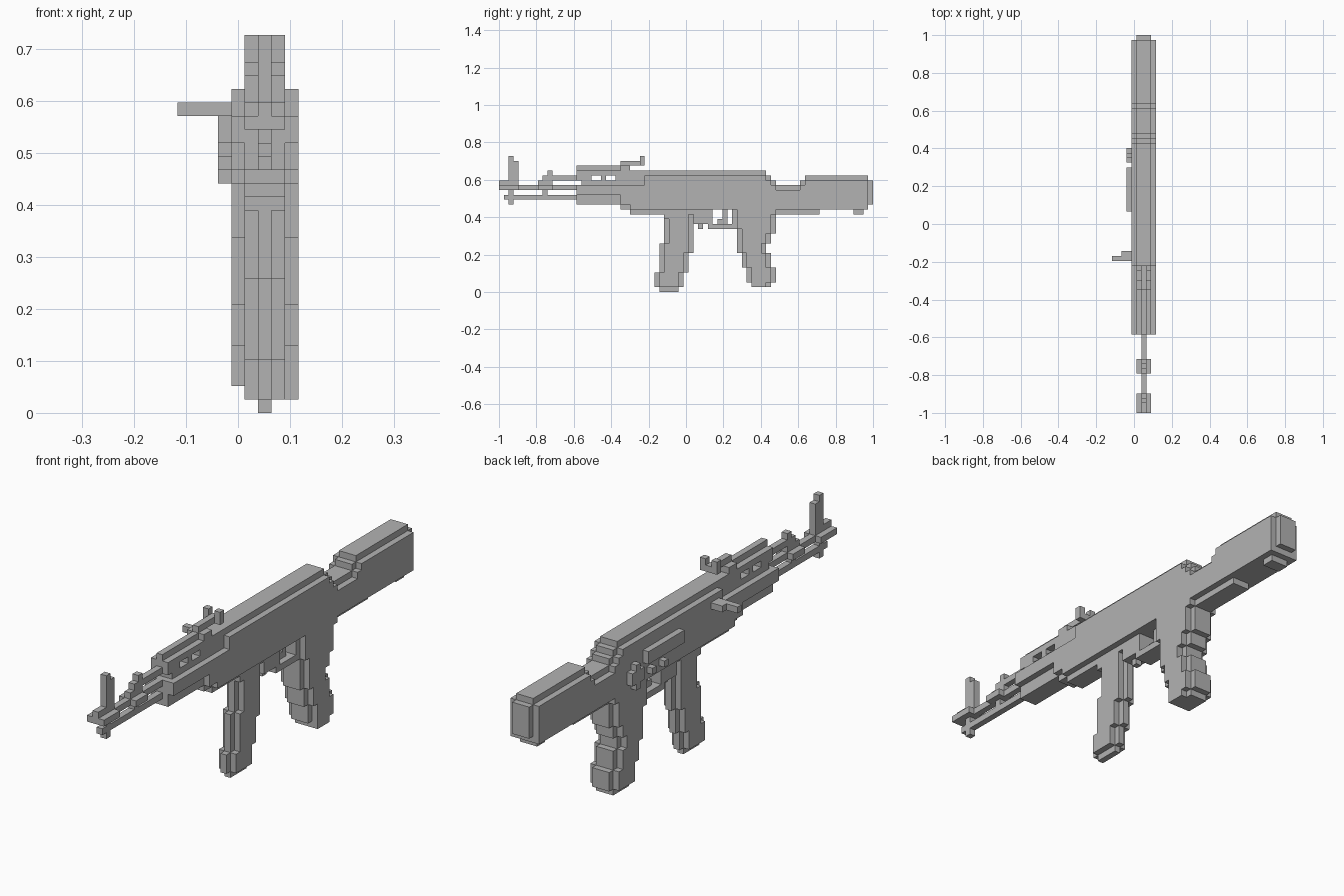
import bpy
import bmesh
from mathutils import Vector

UNIT = 2 / 77          # edge length of one block
CENTRE = 6             # block column on the gun's middle plane
ORIGIN = Vector((-4.5 * UNIT, -1.0, 0.0))
parts = {}

default_cube = bpy.data.objects.get("Cube")
if default_cube:
    bpy.data.objects.remove(default_cube, do_unlink=True)


def fill(part, columns, along, height):
    """Add a solid run of blocks; every range is start, end (end excluded)."""
    cells = parts.setdefault(part, set())
    for i in range(*columns):
        for j in range(*along):
            for k in range(*height):
                cells.add((i, j, k))


def slab(part, width, along, height):
    """Add blocks mirrored about the middle plane, width blocks across."""
    half = width // 2
    fill(part, (CENTRE - half, CENTRE + half + 1), along, height)


def carve(part, along, height):
    """Cut an opening straight through a part."""
    parts[part] = {c for c in parts[part]
                   if not (along[0] <= c[1] < along[1] and height[0] <= c[2] < height[1])}


# Barrel, cleaning rod and muzzle
slab("barrel", 1, (0, 16), (21, 22))
slab("cleaning_rod", 1, (1, 16), (19, 20))
slab("muzzle", 3, (0, 4), (21, 22))
slab("muzzle", 1, (0, 4), (22, 23))

# Front sight post and its lower lug
slab("front_sight", 1, (2, 4), (23, 27))
slab("front_sight", 1, (2, 3), (27, 28))
slab("front_sight", 1, (2, 3), (18, 21))

# Gas block, stepped upward to the gas tube
slab("gas_block", 3, (8, 11), (21, 22))
for step in range(3):
    slab("gas_block", 1, (8 + step, 11), (22 + step, 23 + step))
slab("gas_block", 1, (9, 10), (20, 21))
slab("gas_tube", 1, (11, 16), (23, 24))

# Upper handguard with two vents, and the rail above it
slab("upper_handguard", 3, (16, 30), (22, 25))
carve("upper_handguard", (16, 17), (22, 23))
for vent in (19, 22):
    carve("upper_handguard", (vent, vent + 2), (23, 24))
slab("top_rail", 1, (16, 25), (25, 26))

# Lower handguard, deepening toward the receiver
slab("lower_handguard", 3, (16, 30), (18, 22))
slab("lower_handguard", 5, (16, 30), (20, 22))
for start, drop in ((25, 1), (27, 2)):
    slab("lower_handguard", 3, (start, 30), (18 - drop, 19))
    slab("lower_handguard", 5, (start, 30), (19 - drop, 20))

# Rear sight with a pair of prongs
slab("rear_sight", 3, (25, 27), (25, 26))
slab("rear_sight", 1, (25, 29), (26, 27))
slab("rear_sight", 3, (29, 30), (26, 27))
for side in (-1, 1):
    fill("rear_sight", (CENTRE + side, CENTRE + side + 1), (29, 30), (26, 28))

# Receiver: a narrow core with a wide shell one block lower
for start, end, top in ((30, 55, 25), (55, 56, 24), (56, 57, 23), (57, 58, 22)):
    slab("receiver", 3, (start, end), (17, top))
    slab("receiver", 5, (start, end), (17, top - 1))
slab("receiver", 3, (30, 44), (16, 17))

# Stock: thin wrist, raised body, heel and end plate
for start, end, top in ((58, 62, 22), (62, 63, 23), (63, 76, 24)):
    slab("stock", 3, (start, end), (17, top))
    slab("stock", 5, (start, end), (17, top - 1))
slab("stock", 3, (58, 66), (16, 17))
slab("stock", 3, (73, 75), (16, 17))
slab("butt_plate", 3, (76, 77), (18, 23))

# Magazine: three blocks wide with a centre rib front and back
for start, end, low, high in ((34, 40, 10, 16), (33, 40, 8, 10),
                              (33, 39, 4, 8), (32, 38, 1, 4)):
    slab("magazine", 1, (start, end), (low, high))
    slab("magazine", 3, (start + 1, end - 1), (low, high))
slab("magazine", 1, (33, 37), (0, 1))
slab("magazine", 3, (34, 35), (15, 16))

# Trigger guard and trigger
slab("trigger_guard", 3, (40, 44), (14, 16))
slab("trigger_guard", 1, (41, 42), (13, 14))
slab("trigger_guard", 3, (43, 49), (13, 14))
slab("trigger", 1, (46, 47), (15, 17))
slab("trigger", 1, (45, 47), (14, 15))

# Pistol grip: core rows, with the wide shell one block inside
for start, end, low, high in ((48, 58, 16, 17), (48, 57, 13, 16), (49, 57, 12, 13),
                              (49, 56, 10, 12), (49, 55, 8, 10), (50, 56, 5, 8),
                              (51, 57, 2, 5)):
    slab("pistol_grip", 3, (start, end), (low, high))
    slab("pistol_grip", 5, (start + 1, end - 1), (low, high))
slab("pistol_grip", 3, (52, 56), (1, 2))
fill("pistol_grip", (8, 9), (52, 55), (1, 2))

# Controls on the right-hand side
fill("charging_handle", (2, 4), (31, 33), (22, 23))
fill("charging_handle", (0, 2), (31, 32), (22, 23))
fill("selector_lever", (3, 4), (41, 50), (20, 22))
fill("selector_catch", (3, 4), (51, 54), (18, 20))
fill("selector_catch", (3, 4), (52, 53), (17, 21))
for rivet in (45, 48):
    fill("receiver_rivets", (3, 4), (rivet, rivet + 1), (18, 19))

grey = bpy.data.materials.new("plain_grey")
grey.use_nodes = True
grey.diffuse_color = (0.45, 0.45, 0.45, 1)
grey.node_tree.nodes["Principled BSDF"].inputs["Base Color"].default_value = grey.diffuse_color


def build(name, cells, occupied):
    """Mesh only the exposed block sides, then merge them into flat panels."""
    bm = bmesh.new()
    for cell in sorted(cells):
        middle = Vector(cell) + Vector((0.5, 0.5, 0.5))
        for axis in range(3):
            for sign in (-1, 1):
                normal = Vector((0, 0, 0))
                normal[axis] = sign
                neighbour = tuple(int(c + n) for c, n in zip(cell, normal))
                if neighbour in occupied:
                    continue
                u = Vector((0, 0, 0))
                u[(axis + 1) % 3] = 0.5
                v = normal.cross(u)
                corners = (-u - v, u - v, u + v, v - u)
                bm.faces.new([bm.verts.new(ORIGIN + UNIT * (middle + normal / 2 + c))
                              for c in corners])
    bmesh.ops.remove_doubles(bm, verts=bm.verts, dist=UNIT / 100)
    bmesh.ops.dissolve_limit(bm, angle_limit=0.01, verts=bm.verts, edges=bm.edges)
    mesh = bpy.data.meshes.new(name)
    bm.to_mesh(mesh)
    bm.free()
    mesh.materials.append(grey)
    bpy.context.collection.objects.link(bpy.data.objects.new(name, mesh))


all_cells = set().union(*parts.values())
for part_name, part_cells in parts.items():
    build(part_name, part_cells, all_cells)
